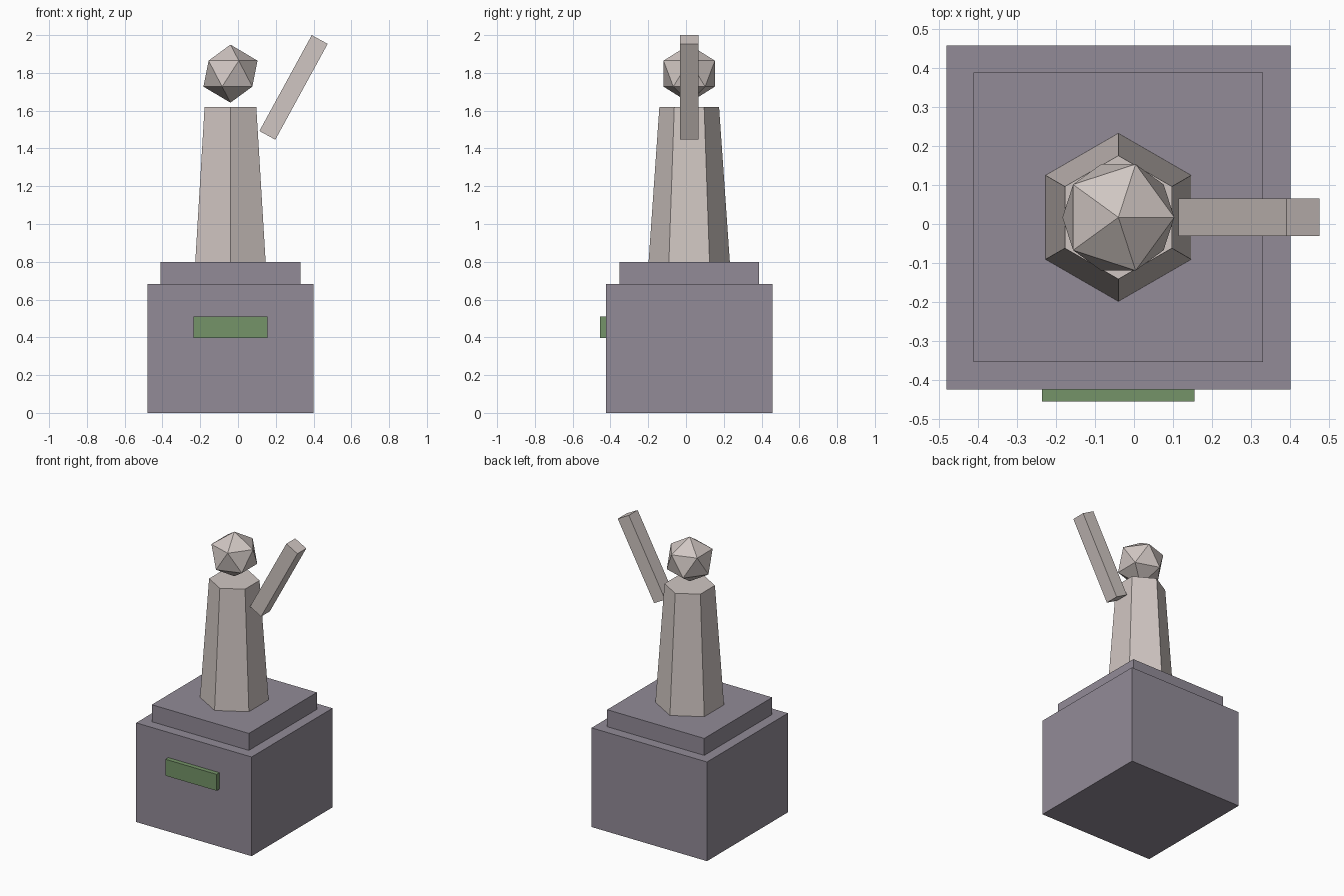
import bpy
import math

cube = bpy.data.objects.get("Cube")
if cube:
    bpy.data.objects.remove(cube, do_unlink=True)

CX, CY = -0.04, 0.017  # axis shared by plinth and figure


def material(name, srgb):
    color = [(c / 255 / 12.92) if c < 11 else ((c / 255 + 0.055) / 1.055) ** 2.4 for c in srgb] + [1]
    mat = bpy.data.materials.new(name)
    mat.use_nodes = True
    mat.diffuse_color = color
    bsdf = next(n for n in mat.node_tree.nodes if n.type == 'BSDF_PRINCIPLED')
    bsdf.inputs["Base Color"].default_value = color
    return mat


stone = material("pale stone", (208, 198, 194))
plinth = material("purple grey stone", (146, 139, 151))
patina = material("green patina", (117, 148, 104))


def finish(name, mat):
    obj = bpy.context.object
    obj.name = obj.data.name = name
    obj.data.materials.append(mat)
    return obj


def box(name, size, location, mat, tilt=0):
    bpy.ops.mesh.primitive_cube_add(size=1, location=location, rotation=(0, tilt, 0))
    bpy.context.object.scale = size
    return finish(name, mat)


# Stepped plinth with a plaque on the front
box("plinth_block", (0.88, 0.88, 0.683), (CX, CY, 0.3415), plinth)
box("plinth_step", (0.74, 0.74, 0.117), (CX, CY, 0.7415), plinth)
box("plaque", (0.39, 0.06, 0.113), (CX, -0.424, 0.453), patina)

# Tapered six-sided body, corners pointing front and back
bpy.ops.mesh.primitive_cone_add(vertices=6, radius1=0.215, radius2=0.158, depth=0.82,
                                location=(CX, CY, 1.21))
finish("body", stone)

# Faceted head
bpy.ops.mesh.primitive_ico_sphere_add(subdivisions=1, radius=0.16, location=(CX, CY, 1.796))
head = finish("head", stone)
head.scale.z = 0.96

# Raised left arm
box("left_arm", (0.096, 0.096, 0.578), (0.294, CY, 1.723), stone, tilt=0.5)
